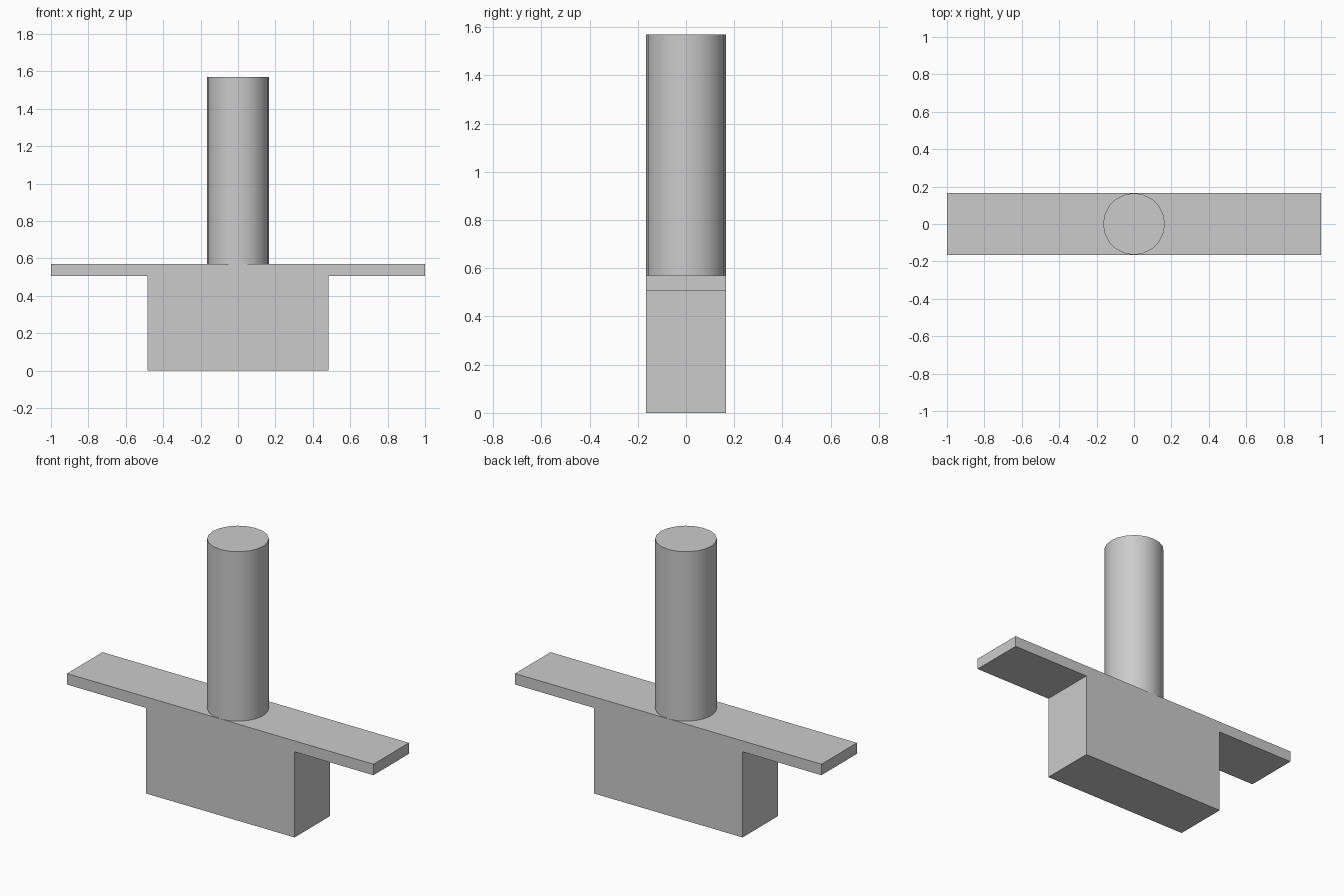
import bpy
import bmesh
import math

cube = bpy.data.objects.get("Cube")
if cube:
    bpy.data.objects.remove(cube, do_unlink=True)

HALF_DEPTH = 0.165
PLATE_BOTTOM, PLATE_TOP, POST_TOP = 0.505, 0.57, 1.57

# Single grey material
grey = bpy.data.materials.new("plain_grey")
grey.use_nodes = True
colour = (0.6, 0.6, 0.6, 1)
grey.diffuse_color = colour
grey.node_tree.nodes["Principled BSDF"].inputs["Base Color"].default_value = colour


def add_object(name, bm):
    bmesh.ops.recalc_face_normals(bm, faces=bm.faces)
    mesh = bpy.data.meshes.new(name)
    bm.to_mesh(mesh)
    bm.free()
    mesh.materials.append(grey)
    obj = bpy.data.objects.new(name, mesh)
    bpy.context.collection.objects.link(obj)
    return obj


# T-shaped base: mirrored half profile, extruded front to back
half = [(0.485, 0), (0.485, PLATE_BOTTOM), (1, PLATE_BOTTOM), (1, PLATE_TOP)]
profile = half + [(-x, z) for x, z in reversed(half)]
bm = bmesh.new()
face = bm.faces.new([bm.verts.new((x, -HALF_DEPTH, z)) for x, z in profile])
extruded = bmesh.ops.extrude_face_region(bm, geom=[face], use_keep_orig=True)
back = [v for v in extruded["geom"] if isinstance(v, bmesh.types.BMVert)]
bmesh.ops.translate(bm, verts=back, vec=(0, 2 * HALF_DEPTH, 0))
add_object("t_shaped_base", bm)

# Round post standing on the base
bm = bmesh.new()
bmesh.ops.create_cone(bm, cap_ends=True, segments=20, radius1=HALF_DEPTH,
                      radius2=HALF_DEPTH, depth=POST_TOP - PLATE_TOP)
bmesh.ops.translate(bm, verts=bm.verts, vec=(0, 0, (POST_TOP + PLATE_TOP) / 2))
post = add_object("round_post", bm)

# Smooth sides, sharp rims
bpy.ops.object.select_all(action="DESELECT")
post.select_set(True)
bpy.context.view_layer.objects.active = post
bpy.ops.object.shade_smooth_by_angle(angle=math.radians(30))
